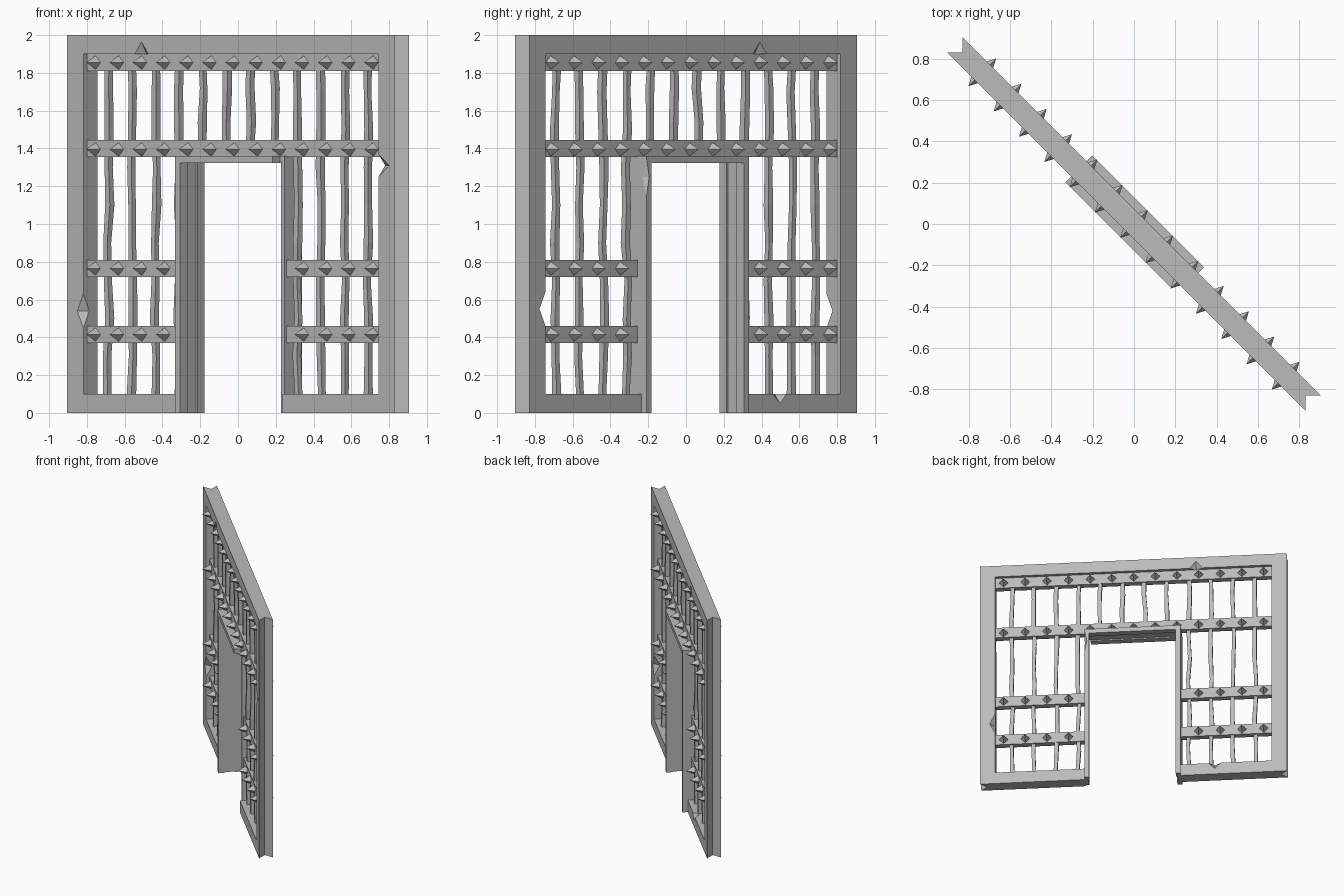
import bpy, bmesh, math, random
from mathutils import Matrix, Vector

random.seed(4)
if "Cube" in bpy.data.objects:
    bpy.data.objects.remove(bpy.data.objects["Cube"], do_unlink=True)

iron = bpy.data.materials.new("worn grey iron")
iron.use_nodes = True
GREY = (0.5, 0.5, 0.5, 1)
iron.diffuse_color = GREY
iron.node_tree.nodes["Principled BSDF"].inputs["Base Color"].default_value = GREY

TURN = -math.pi / 4          # the wall stands diagonally
HALF, INNER, DEPTH = 1.227, 1.105, 0.053
JAMB_L, JAMB_R = -0.378, 0.388


def finish(name, bm):
    bmesh.ops.recalc_face_normals(bm, faces=bm.faces)
    mesh = bpy.data.meshes.new(name)
    bm.to_mesh(mesh)
    bm.free()
    mesh.materials.append(iron)
    obj = bpy.data.objects.new(name, mesh)
    obj.rotation_euler.z = TURN
    bpy.context.collection.objects.link(obj)
    return obj


def add_box(bm, x0, x1, y0, y1, z0, z1):
    m = Matrix.Translation(((x0 + x1) / 2, (y0 + y1) / 2, (z0 + z1) / 2))
    bmesh.ops.create_cube(bm, size=1, matrix=m @ Matrix.Diagonal((x1 - x0, y1 - y0, z1 - z0, 1)))


def box(name, *bounds):
    bm = bmesh.new()
    add_box(bm, *bounds)
    return finish(name, bm)


def prism(name, outline, height):
    bm = bmesh.new()
    face = bm.faces.new([bm.verts.new((x, y, 0)) for x, y in outline])
    top = bmesh.ops.extrude_face_region(bm, geom=[face])["geom"]
    bmesh.ops.translate(bm, vec=(0, 0, height), verts=[v for v in top if isinstance(v, bmesh.types.BMVert)])
    return finish(name, bm)


def chip(obj, centre, radii):
    """Cut an eight-sided nick out of an edge."""
    bm = bmesh.new()
    m = Matrix.Translation(centre) @ Matrix.Diagonal((*radii, 1))
    bmesh.ops.create_uvsphere(bm, u_segments=4, v_segments=2, radius=1, matrix=m)
    cutter = finish("chip_cutter", bm)
    cutter.hide_render = True
    mod = obj.modifiers.new("chip", 'BOOLEAN')
    mod.operation, mod.object, mod.solver = 'DIFFERENCE', cutter, 'EXACT'
    bpy.context.view_layer.objects.active = obj
    bpy.ops.object.modifier_apply(modifier=mod.name)
    bpy.data.objects.remove(cutter, do_unlink=True)


# Outer frame: posts with a V groove down the outside, plain beams between
posts = {}
for side, s in (("right", -1), ("left", 1)):
    outline = [(s * INNER, -DEPTH), (s * HALF, -DEPTH), (s * (HALF - DEPTH), 0),
               (s * HALF, DEPTH), (s * INNER, DEPTH)]
    posts[s] = prism(side + "_post", outline, 2)
top_beam = box("top_beam", -INNER, INNER, -DEPTH, DEPTH, 1.9, 2)
sill_right = box("right_sill", -INNER, JAMB_L, -DEPTH, DEPTH, 0, 0.1)
sill_left = box("left_sill", JAMB_R, INNER, -DEPTH, DEPTH, 0, 0.1)

# Battle damage on the frame edges
upright = (0.045, 0.045, 0.09)
chip(posts[-1], (-INNER, -DEPTH, 0.54), upright)
chip(posts[1], (INNER, DEPTH, 0.55), upright)
chip(posts[1], (INNER, -DEPTH, 1.31), (0.08, 0.05, 0.06))
chip(top_beam, (-0.67, -DEPTH, 1.9), (0.05, 0.04, 0.065))
chip(top_beam, (-0.5, DEPTH, 1.9), (0.05, 0.04, 0.065))
chip(sill_right, (-0.65, DEPTH, 0.1), (0.05, 0.04, 0.05))

# Door casing: deep jambs and lintel with a shallow groove inside
bm = bmesh.new()
for y0, y1, t in ((-0.092, -0.038, 0.037), (-0.038, 0.038, 0.027), (0.038, 0.092, 0.037)):
    add_box(bm, JAMB_L, JAMB_L + t, y0, y1, 0, 1.36)
    add_box(bm, JAMB_R - t, JAMB_R, y0, y1, 0, 1.36)
    add_box(bm, JAMB_L + t, JAMB_R - t, y0, y1, 1.36 - t, 1.36)
casing = finish("door_casing", bm)
chip(casing, (JAMB_R - 0.037, -0.092, 0.25), (0.02, 0.03, 0.06))
chip(casing, (JAMB_R, 0.092, 1.25), (0.02, 0.03, 0.1))

# Flat rails: two full width, two broken by the doorway
RAIL = 0.026
for name, z in (("top_rail", 1.855), ("upper_rail", 1.4)):
    box(name, -INNER, INNER, -RAIL, RAIL, z - 0.045, z + 0.045)
for name, z in (("middle_rail", 0.765), ("lower_rail", 0.415)):
    box(name + "_right", -INNER, JAMB_L, -RAIL, RAIL, z - 0.045, z + 0.045)
    box(name + "_left", JAMB_R, INNER, -RAIL, RAIL, z - 0.045, z + 0.045)

# Upright bars, hammered slightly out of true
for i in range(12):
    x = -0.97 + 0.1768 * i
    foot = 1.36 if JAMB_L < x < JAMB_R else 0.1
    steps = 3 if foot > 1 else 9
    bm = bmesh.new()
    rings = []
    for k in range(steps + 1):
        z = foot + (1.9 - foot) * k / steps
        dx, dy = random.uniform(-0.008, 0.008), random.uniform(-0.005, 0.005)
        r = random.uniform(0.014, 0.018)
        rings.append([bm.verts.new((x + dx + a * r, dy + b * r, z))
                      for a, b in ((-1, -1), (1, -1), (1, 1), (-1, 1))])
    for low, high in zip(rings, rings[1:]):
        for j in range(4):
            n = (j + 1) % 4
            bm.faces.new((low[j], low[n], high[n], high[j]))
    bm.faces.new(rings[0])
    bm.faces.new(rings[-1])
    finish(f"bar_{i + 1}", bm)

# Pyramid studs on both faces of every rail
bm = bmesh.new()
for z in (1.855, 1.395, 0.765, 0.415):
    for i in range(13):
        x = -1.04 + 0.1733 * i
        if z < 1 and 3 < i < 9:
            continue
        for s in (-1, 1):
            m = (Matrix.Translation((x, s * 0.06, z))
                 @ Matrix.Rotation(-s * math.pi / 2, 4, 'X'))
            bmesh.ops.create_cone(bm, cap_ends=True, segments=4, radius1=0.037,
                                  radius2=0, depth=0.07, matrix=m)
finish("studs", bm)
